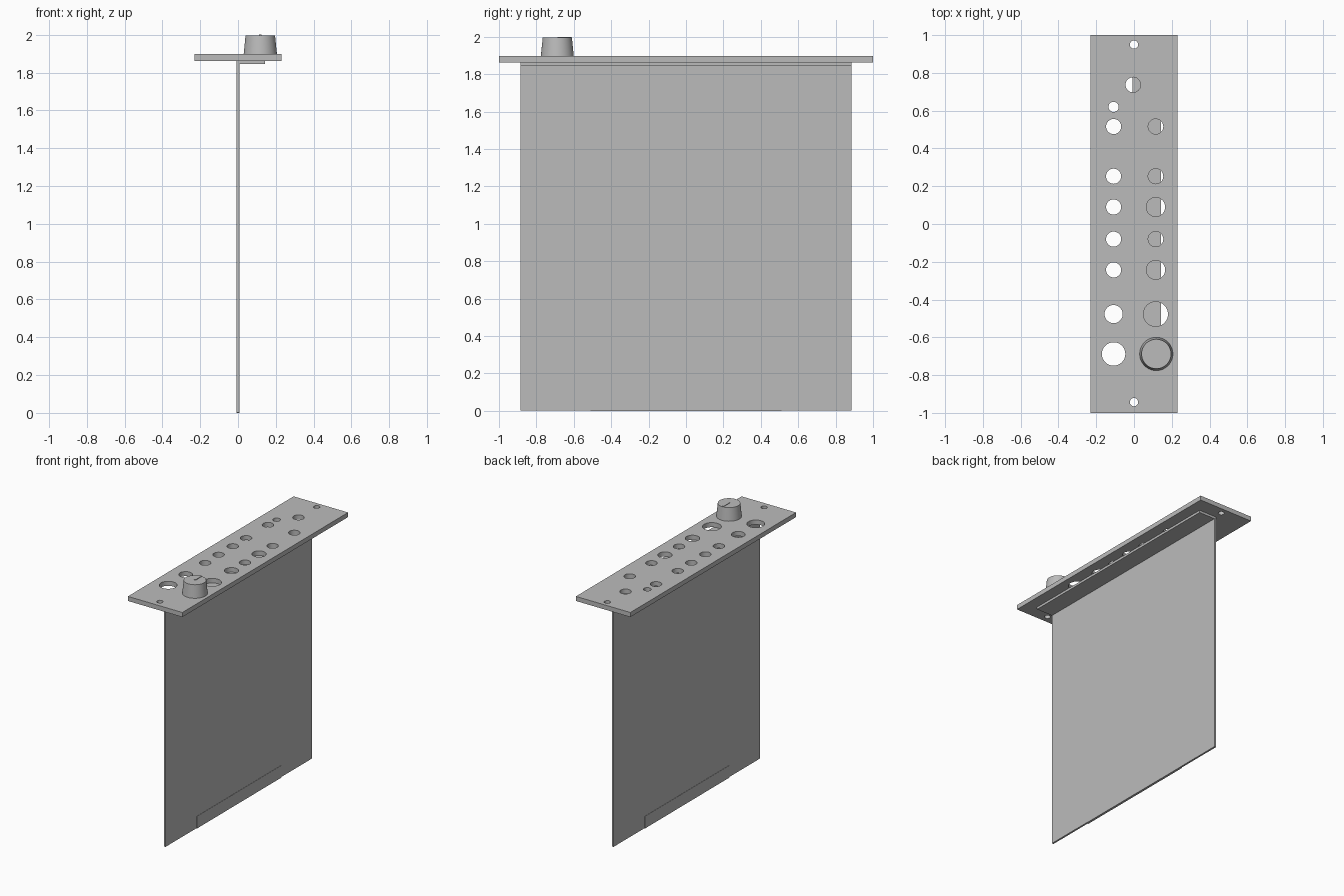
import bpy
import bmesh
from mathutils import Matrix

default = bpy.data.objects.get("Cube")
if default:
    bpy.data.objects.remove(default, do_unlink=True)

grey = bpy.data.materials.new("light grey")
grey.use_nodes = True
grey.diffuse_color = (0.5, 0.5, 0.5, 1)
grey.node_tree.nodes["Principled BSDF"].inputs["Base Color"].default_value = (0.5, 0.5, 0.5, 1)


def make_object(name, bm):
    mesh = bpy.data.meshes.new(name)
    bm.to_mesh(mesh)
    bm.free()
    mesh.materials.append(grey)
    obj = bpy.data.objects.new(name, mesh)
    bpy.context.collection.objects.link(obj)
    return obj


def box(name, low, high):
    size = [b - a for a, b in zip(low, high)]
    centre = [(a + b) / 2 for a, b in zip(low, high)]
    bm = bmesh.new()
    bmesh.ops.create_cube(bm, size=1)
    bmesh.ops.scale(bm, vec=size, verts=bm.verts)
    bmesh.ops.translate(bm, vec=centre, verts=bm.verts)
    return make_object(name, bm)


def add_cone(bm, x, y, z0, z1, r0, r1, sides=48):
    bmesh.ops.create_cone(bm, cap_ends=True, segments=sides, radius1=r0, radius2=r1,
                          depth=z1 - z0, matrix=Matrix.Translation((x, y, (z0 + z1) / 2)))


def smooth(obj):
    bpy.ops.object.select_all(action='DESELECT')
    obj.select_set(True)
    bpy.context.view_layer.objects.active = obj
    bpy.ops.object.shade_smooth_by_angle()


PANEL_LOW, PANEL_HIGH = 1.862, 1.897
LEFT, RIGHT = 0.115, -0.108

# Face panel with its drilled holes: x, y, radius
panel = box("face_panel", (-0.23, -1, PANEL_LOW), (0.23, 1, PANEL_HIGH))
holes = [(0, 0.95, 0.022), (0, -0.943, 0.022), (-0.005, 0.737, 0.04),
         (RIGHT, 0.62, 0.027), (RIGHT, -0.477, 0.048), (RIGHT, -0.688, 0.062),
         (LEFT, 0.09, 0.05), (LEFT, -0.243, 0.05), (LEFT, -0.477, 0.065)]
holes += [(RIGHT, y, 0.04) for y in (0.516, 0.253, 0.09, -0.08, -0.243)]
holes += [(LEFT, y, 0.04) for y in (0.516, 0.253, -0.08)]
bm = bmesh.new()
for x, y, radius in holes:
    add_cone(bm, x, y, PANEL_LOW - 0.05, PANEL_HIGH + 0.05, radius, radius)
drill = make_object("hole_cutter", bm)
drill.hide_render = True
cut = panel.modifiers.new("holes", 'BOOLEAN')
cut.object = drill
cut.solver = 'EXACT'
bpy.context.view_layer.objects.active = panel
bpy.ops.object.modifier_apply(modifier=cut.name)
bpy.data.objects.remove(drill, do_unlink=True)
smooth(panel)

# Circuit board, its mounting flange and the edge connector
box("circuit_board", (-0.007, -0.885, 0.003), (0.007, 0.885, PANEL_LOW))
box("mounting_flange", (0.007, -0.885, 1.844), (0.143, 0.885, PANEL_LOW))
box("edge_connector", (-0.009, -0.51, 0), (0.009, 0.51, 0.093))

# Tapered knob with a raised pointer
KNOB_X, KNOB_Y = 0.118, -0.688
bm = bmesh.new()
add_cone(bm, KNOB_X, KNOB_Y, PANEL_HIGH, 1.996, 0.088, 0.078, 64)
smooth(make_object("knob", bm))
box("knob_pointer", (KNOB_X - 0.006, KNOB_Y, 1.99), (KNOB_X + 0.006, KNOB_Y + 0.075, 2.0))
